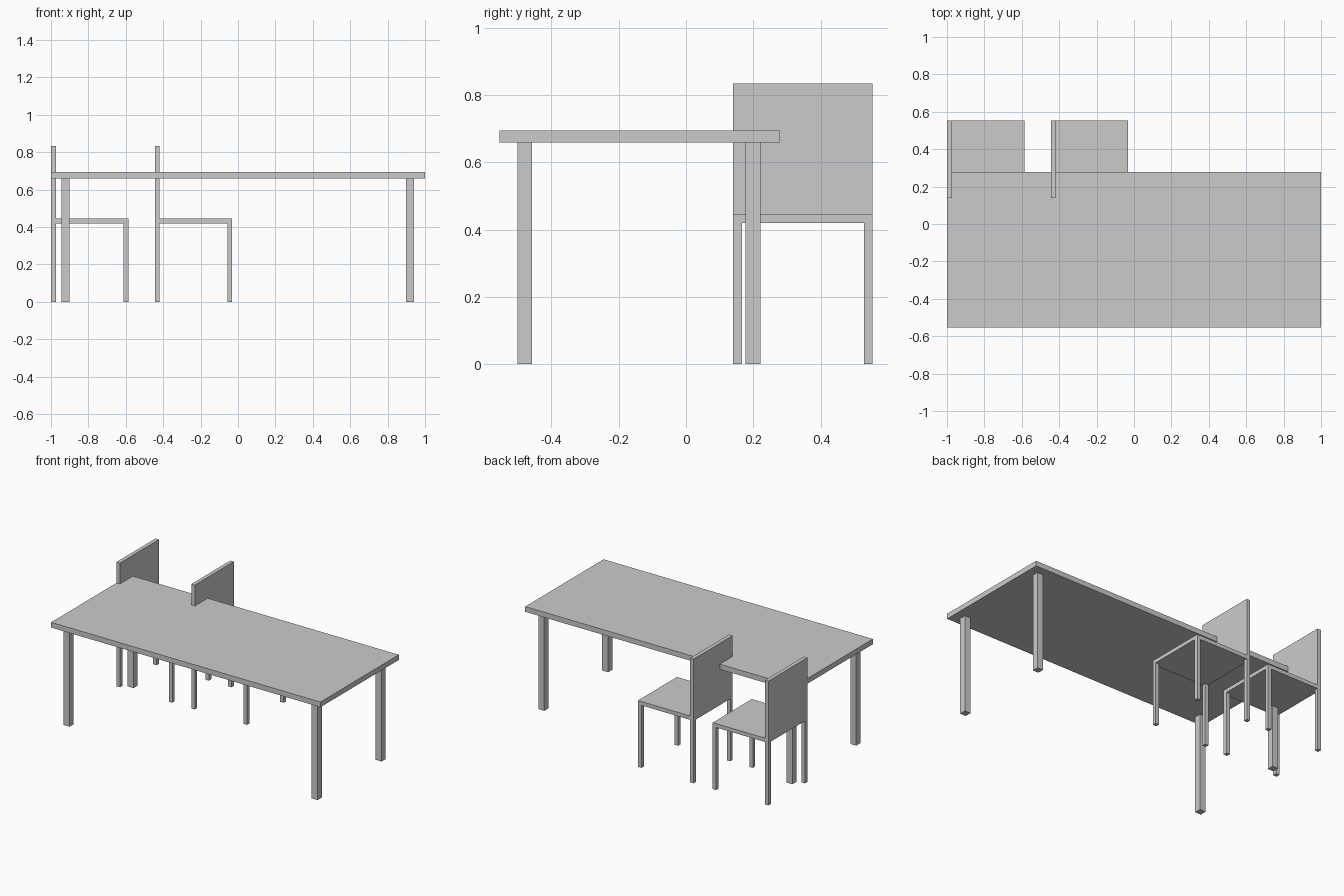
import bpy
from mathutils import Vector

if "Cube" in bpy.data.objects:
    bpy.data.objects.remove(bpy.data.objects["Cube"])

grey = bpy.data.materials.new("plain_grey")
grey.diffuse_color = (0.6, 0.6, 0.6, 1)
grey.use_nodes = True
grey.node_tree.nodes["Principled BSDF"].inputs["Base Color"].default_value = grey.diffuse_color


def box(name, lo, hi):
    """Box between two opposite corners."""
    lo, hi = Vector(lo), Vector(hi)
    bpy.ops.mesh.primitive_cube_add(size=1, location=(lo + hi) / 2)
    ob = bpy.context.object
    ob.name = name
    size = hi - lo
    for v in ob.data.vertices:
        v.co = [c * s for c, s in zip(v.co, size)]
    ob.data.materials.append(grey)
    return ob


def legs(name, x0, x1, y0, y1, width, top):
    """Four square legs in the corners of a rectangle."""
    for x in (x0, x1 - width):
        for y in (y0, y1 - width):
            box(name, (x, y, 0), (x + width, y + width, top))


# Table
box("table_top", (-1, -0.554, 0.659), (1, 0.277, 0.694))
legs("table_leg", -0.944, 0.942, -0.501, 0.221, 0.044, 0.659)

# Two chairs, turned to face along the table
SIDE, THICK = 0.414, 0.026
SEAT_BOTTOM, SEAT_TOP, BACK_TOP = 0.419, 0.445, 0.834
Y0, Y1 = 0.14, 0.554
for x in (-1, -0.445):
    box("chair_seat", (x, Y0, SEAT_BOTTOM), (x + SIDE, Y1, SEAT_TOP))
    box("chair_back", (x, Y0, SEAT_TOP), (x + THICK, Y1, BACK_TOP))
    legs("chair_leg", x, x + SIDE, Y0, Y1, THICK, SEAT_BOTTOM)
